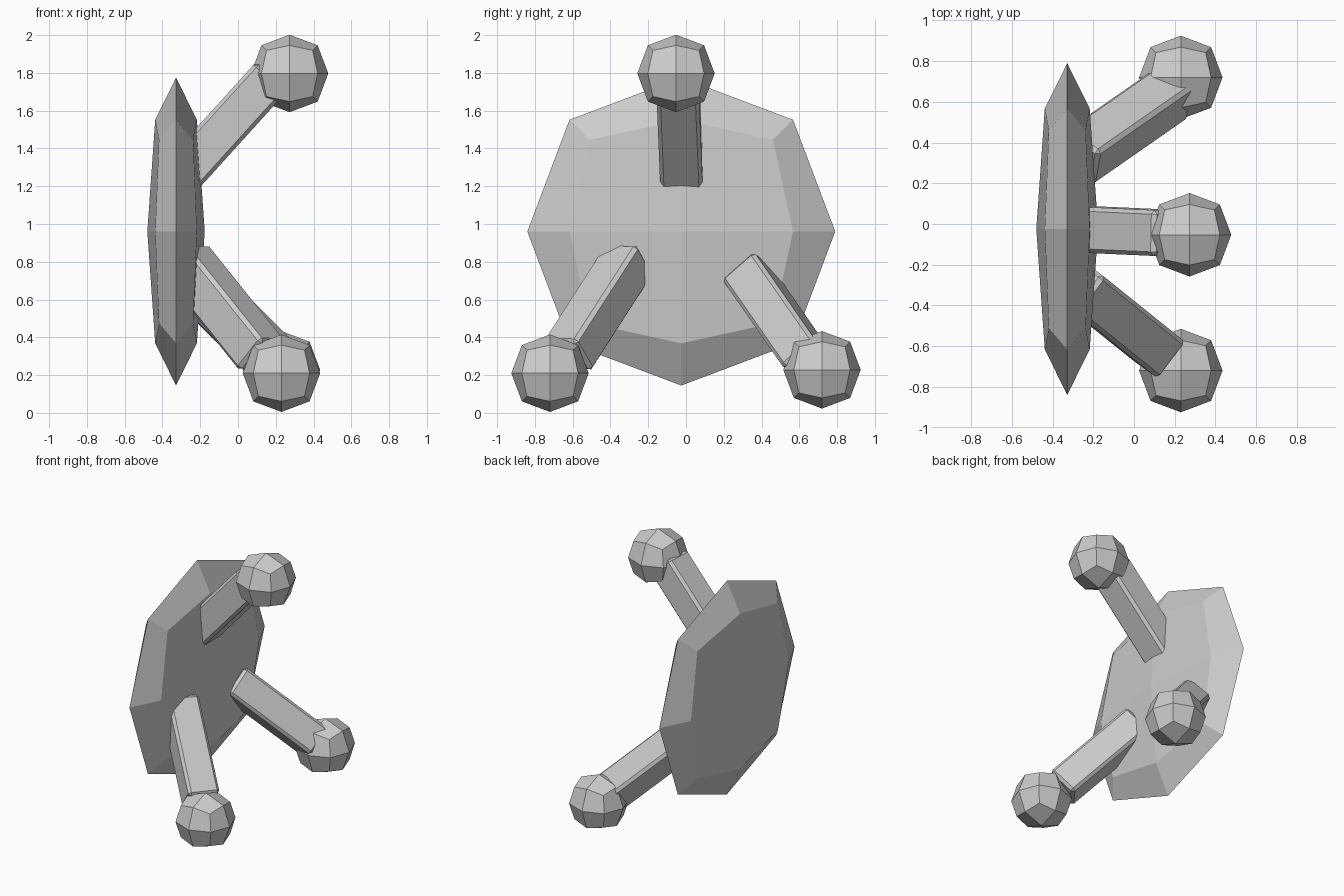
import bpy
from math import radians
from mathutils import Vector, Matrix

if "Cube" in bpy.data.objects:
    bpy.data.objects.remove(bpy.data.objects["Cube"])

LIMIT = 0.8395  # a once-subdivided cube shrinks to this fraction of its half size


def quad_sphere(name, centre, radii):
    """Cube rounded by one subdivision level, 24 flat faces."""
    bpy.ops.mesh.primitive_cube_add(size=2, location=centre)
    ob = bpy.context.object
    ob.name = name
    ob.data.transform(Matrix.Diagonal([r / LIMIT for r in radii] + [1]))
    mod = ob.modifiers.new("Subdivision", 'SUBSURF')
    mod.levels = mod.render_levels = 1
    mod.use_limit_surface = True


def arm(name, end, direction, side, roll=0.0, length=0.74, width=0.225):
    """Square bevelled bar that ends at a point and runs back into the disc."""
    d = Vector(direction).normalized()
    s = Vector(side)
    s = (s - d * s.dot(d)).normalized()
    s = Matrix.Rotation(radians(roll), 3, d) @ s
    rot = Matrix((s, d.cross(s), d)).transposed().to_4x4()
    bpy.ops.mesh.primitive_cube_add(size=1)
    ob = bpy.context.object
    ob.name = name
    ob.data.transform(Matrix.Diagonal((width, width, length, 1)))
    ob.matrix_world = Matrix.Translation(Vector(end) - d * length / 2) @ rot
    mod = ob.modifiers.new("Bevel", 'BEVEL')
    mod.width = 0.02
    mod.segments = 1


# Flat disc
quad_sphere("disc", (-0.328, -0.025, 0.96), (0.152, 0.815, 0.815))

# Balls at the arm tips
R = (0.205, 0.205, 0.205)
quad_sphere("top_ball", (0.273, -0.053, 1.797), R)
quad_sphere("front_ball", (0.23, -0.72, 0.21), R)
quad_sphere("back_ball", (0.23, 0.72, 0.228), R)

# Arms
arm("top_arm", (0.18, -0.045, 1.783), (0.67, -0.03, 0.74), (0, 1, 0))
arm("front_arm", (0.13, -0.63, 0.30), (0.56, -0.45, -0.70), (0.585, 0.816, 0))
arm("back_arm", (0.195, 0.65, 0.27), (0.635, 0.442, -0.635), (0.134, 0.745, 0.652))
